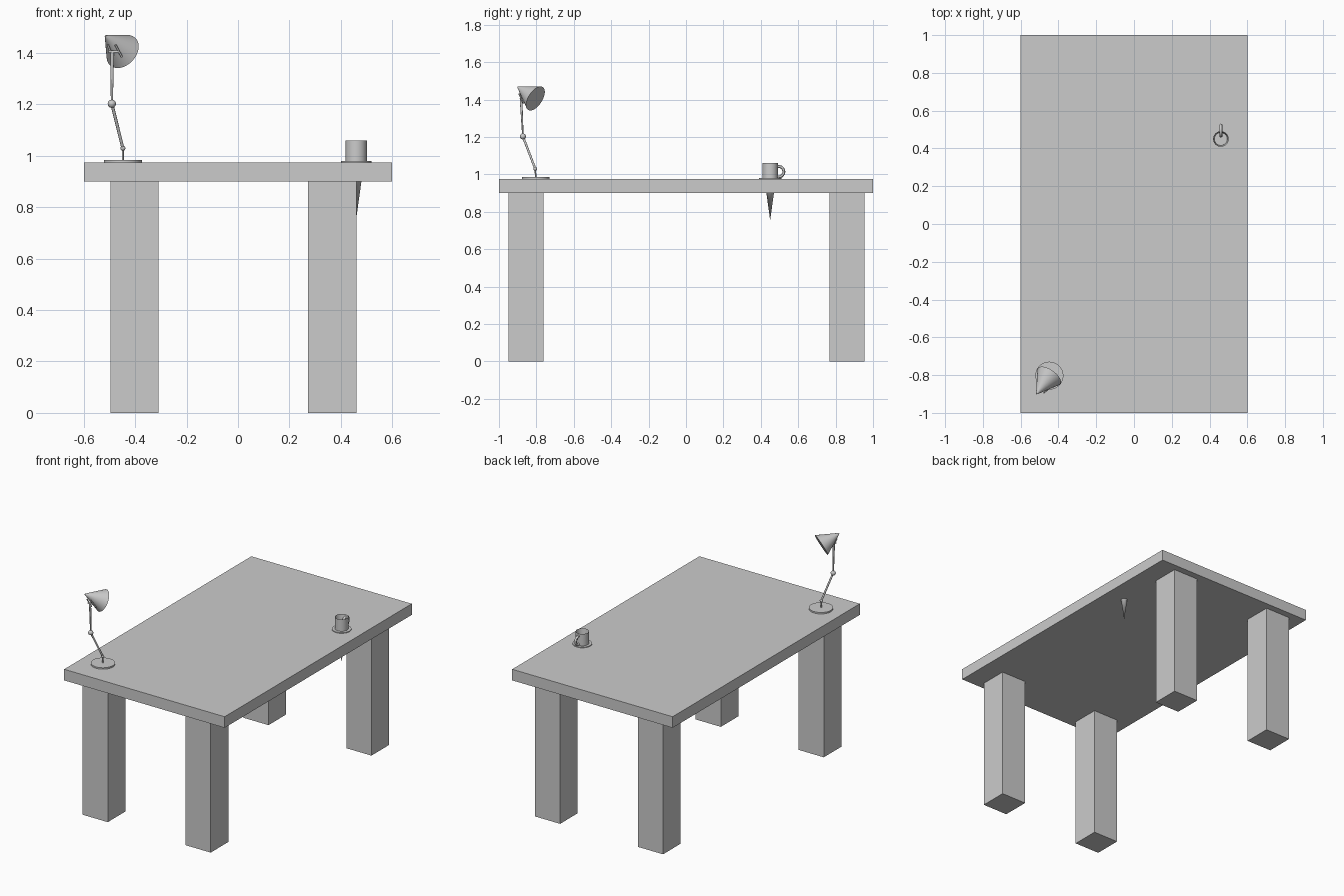
import bpy
import bmesh
from math import pi
from mathutils import Vector

cube = bpy.data.objects.get("Cube")
if cube:
    bpy.data.objects.remove(cube, do_unlink=True)

grey = bpy.data.materials.new("plain_grey")
grey.use_nodes = True
grey.diffuse_color = (0.6, 0.6, 0.6, 1)
grey.node_tree.nodes["Principled BSDF"].inputs["Base Color"].default_value = (0.6, 0.6, 0.6, 1)


def finish(name, smooth=True):
    ob = bpy.context.object
    ob.name = name
    ob.data.materials.append(grey)
    if smooth:
        bpy.ops.object.shade_smooth_by_angle()
    return ob


def box(name, low, high):
    low, high = Vector(low), Vector(high)
    bpy.ops.mesh.primitive_cube_add(size=1, location=(low + high) / 2)
    bpy.context.object.scale = high - low
    bpy.ops.object.transform_apply(location=False, rotation=False)
    return finish(name, False)


def rod(name, start, end, r1, r2=None, sides=32):
    """Cylinder or cone running between two points."""
    start, end = Vector(start), Vector(end)
    axis = end - start
    bpy.ops.mesh.primitive_cone_add(
        vertices=sides, radius1=r1, radius2=r1 if r2 is None else r2,
        depth=axis.length, location=(start + end) / 2,
        rotation=axis.to_track_quat("Z", "Y").to_euler())
    return finish(name)


def ball(name, centre, radius):
    bpy.ops.mesh.primitive_uv_sphere_add(
        segments=24, ring_count=12, radius=radius, location=centre)
    return finish(name)


# Table
TOP = 0.975
box("table_top", (-0.6, -1, 0.9), (0.6, 1, TOP))
for side, x in (("right", -0.497), ("left", 0.273)):
    for end, y in (("front", -0.95), ("back", 0.767)):
        box(f"{end}_{side}_leg", (x, y, 0), (x + 0.188, y + 0.188, 0.9))

# Cup: hollow tube with a floor, made by insetting the rim and pushing it down
cx, cy = 0.46, 0.45
rod("saucer", (cx, cy, TOP), (cx, cy, TOP + 0.005), 0.06)
cup = rod("cup", (cx, cy, TOP + 0.004), (cx, cy, 1.06), 0.041)
bm = bmesh.new()
bm.from_mesh(cup.data)
rim = max(bm.faces, key=lambda f: f.calc_center_median().z)
bmesh.ops.inset_region(bm, faces=[rim], thickness=0.007)
bmesh.ops.translate(bm, verts=rim.verts, vec=(0, 0, -0.07))
bm.to_mesh(cup.data)
bm.free()
bpy.ops.mesh.primitive_torus_add(
    major_radius=0.028, minor_radius=0.008, major_segments=32, minor_segments=12,
    location=(cx, cy + 0.045, 1.015), rotation=(0, pi / 2, 0))
finish("cup_handle")

# Tapered drink filling that runs down to a point below the table
rod("drink_cone", (cx, cy, 0.755), (cx, cy, 1.0), 0, 0.034)

# Lamp stand
foot = Vector((-0.448, -0.803, TOP))
hinge = Vector((-0.448, -0.806, 1.03))
elbow = Vector((-0.491, -0.872, 1.203))
wrist = Vector((-0.489, -0.882, 1.405))
rod("lamp_base", foot, foot + Vector((0, 0, 0.01)), 0.074, sides=48)
rod("lamp_stem", foot, hinge, 0.004)
ball("lamp_hinge", hinge, 0.01)
rod("lower_arm", hinge, elbow, 0.006)
ball("lamp_elbow", elbow, 0.016)
rod("upper_arm", elbow, wrist, 0.004, 0.007)

# Bracket holding the shade
rod("bracket_pin", wrist - Vector((0.015, 0, 0)), wrist + Vector((0.025, 0, 0)), 0.005)
rod("bracket_right_prong", (-0.507, -0.89, 1.432), (-0.486, -0.87, 1.38), 0.004)
rod("bracket_left_prong", (-0.477, -0.893, 1.432), (-0.452, -0.872, 1.385), 0.004)

# Conical shade tilted down over the table
rod("lamp_shade", (-0.516, -0.9, 1.467), (-0.449, -0.805, 1.406), 0.003, 0.0725, 48)
